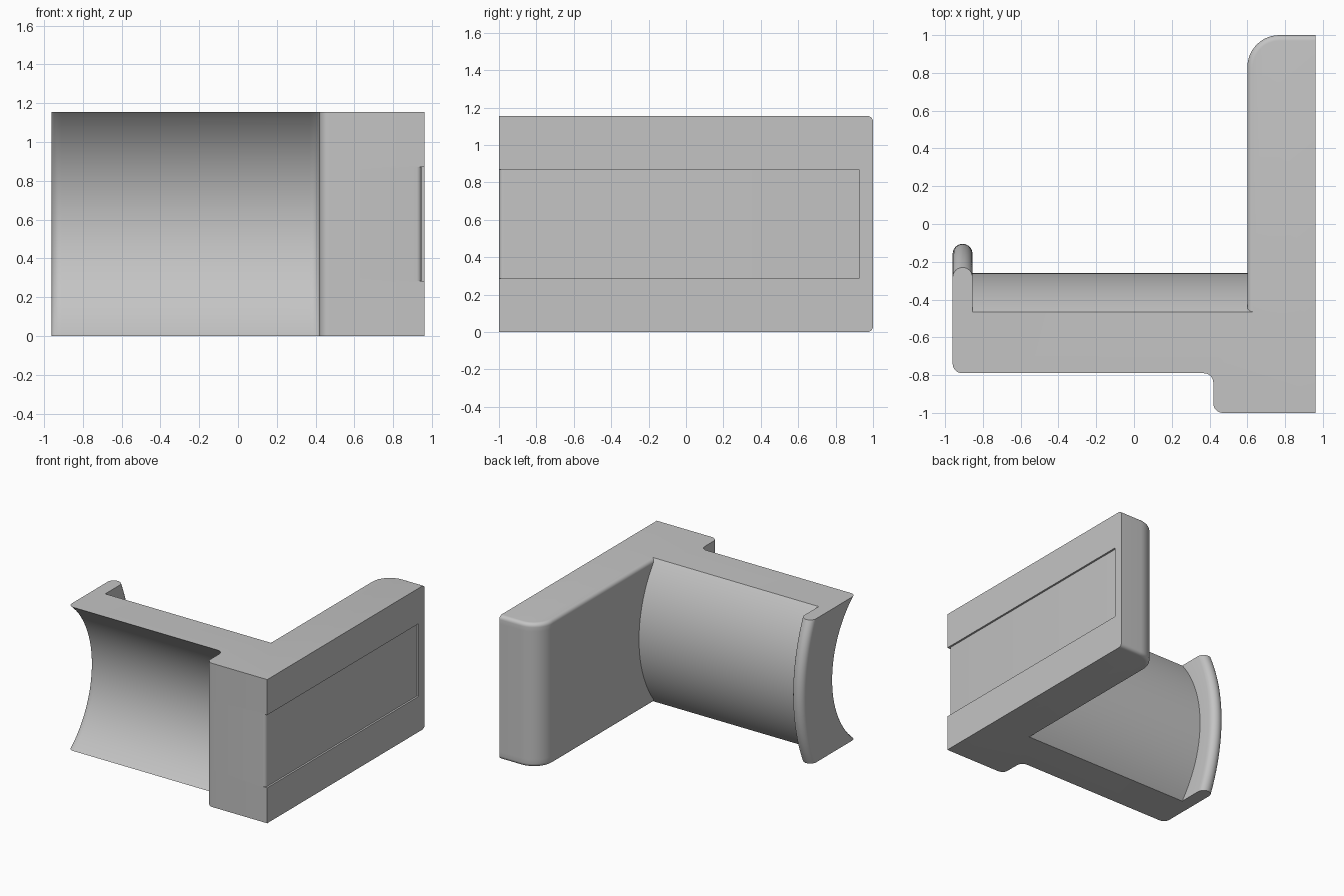
import bpy
import bmesh
from math import sin, cos, pi, sqrt, radians

if "Cube" in bpy.data.objects:
    bpy.data.objects.remove(bpy.data.objects["Cube"], do_unlink=True)

HEIGHT = 1.155
HALF = HEIGHT / 2
EDGE = 0.03                                  # rounding on the wall block's rims
FRONT, BACK, LIP = 0.27, 0.205, 0.125        # how far each surface bows at mid height

grey = bpy.data.materials.new("light_grey")
grey.use_nodes = True
colour = (0.55, 0.55, 0.55, 1)
grey.diffuse_color = colour
grey.node_tree.nodes["Principled BSDF"].inputs["Base Color"].default_value = colour


def bow(sag, z):
    """Forward bulge of a circular arc that is zero at top and bottom."""
    if sag == 0:
        return 0
    r = (HALF ** 2 + sag ** 2) / (2 * sag)
    return sqrt(r * r - (z - HALF) ** 2) - sqrt(r * r - HALF ** 2)


def arc(cx, cy, r, start, end, steps, sag=0):
    angles = [radians(start + (end - start) * i / steps) for i in range(steps + 1)]
    return [(cx + r * cos(a), cy + r * sin(a), sag) for a in angles]


def outline(z):
    """Plan outline of the whole bracket at one height."""
    near = min(z, HEIGHT - z)
    d = EDGE - sqrt(max(0, EDGE ** 2 - (EDGE - near) ** 2)) if near < EDGE else 0
    pts = arc(-0.91, -0.74, 0.05, 180, 270, 6, FRONT)        # arm's outer corner
    pts += arc(0.37, -0.84, 0.05, 90, 0, 6, FRONT)           # inner fillet to block
    pts += arc(0.47, -0.95, 0.05, 180, 270, 6)               # block's front corner
    pts += [(0.96, -1, 0), (0.96, 1 - d, 0)]
    pts += arc(0.77, 0.83, 0.17 - d, 90, 180, 12)            # big rounded back corner
    pts += [(0.6 + d, -0.465, BACK), (-0.855, -0.465, BACK)]
    pts += arc(-0.9075, -0.2825, 0.0525, 0, 180, 12, LIP)    # rounded lip
    return [(x, y + bow(s, z), z) for x, y, s in pts]


def loft(name, rings):
    bm = bmesh.new()
    loops = [[bm.verts.new(p) for p in ring] for ring in rings]
    n = len(loops[0])
    for a, b in zip(loops, loops[1:]):
        for i in range(n):
            j = (i + 1) % n
            bm.faces.new((a[i], a[j], b[j], b[i]))
    bm.faces.new(loops[0][::-1])
    bm.faces.new(loops[-1])
    bmesh.ops.recalc_face_normals(bm, faces=bm.faces)
    mesh = bpy.data.meshes.new(name)
    bm.to_mesh(mesh)
    bm.free()
    mesh.materials.append(grey)
    obj = bpy.data.objects.new(name, mesh)
    bpy.context.collection.objects.link(obj)
    return obj


# Bracket: wall block, bowed arm and lip in one loft
rim = [EDGE * (1 - cos(pi / 2 * i / 5)) for i in range(6)]
middle = [EDGE + (HEIGHT - 2 * EDGE) * i / 32 for i in range(1, 32)]
levels = rim + middle + [HEIGHT - z for z in reversed(rim)]
bracket = loft("bracket", [outline(z) for z in levels])

# Shallow recess in the wall face, its floor rounded over at the front
floor, r = 0.945, 0.025
plan = [(1.1, -1.1, 0), (floor - r, -1.1, 0)]
plan += arc(floor - r, -1 + r, r, -90, 0, 6)
plan += [(floor, 0.925, 0), (1.1, 0.925, 0)]
cutter = loft("recess_cutter", [[(x, y, z) for x, y, s in plan] for z in (0.285, 0.87)])
cutter.hide_render = True

cut = bracket.modifiers.new("recess", "BOOLEAN")
cut.operation = "DIFFERENCE"
cut.solver = "EXACT"
cut.object = cutter

bpy.ops.object.select_all(action="DESELECT")
bracket.select_set(True)
bpy.context.view_layer.objects.active = bracket
bpy.ops.object.modifier_apply(modifier="recess")
bpy.data.objects.remove(cutter, do_unlink=True)
bpy.ops.object.shade_smooth_by_angle(angle=radians(30))
